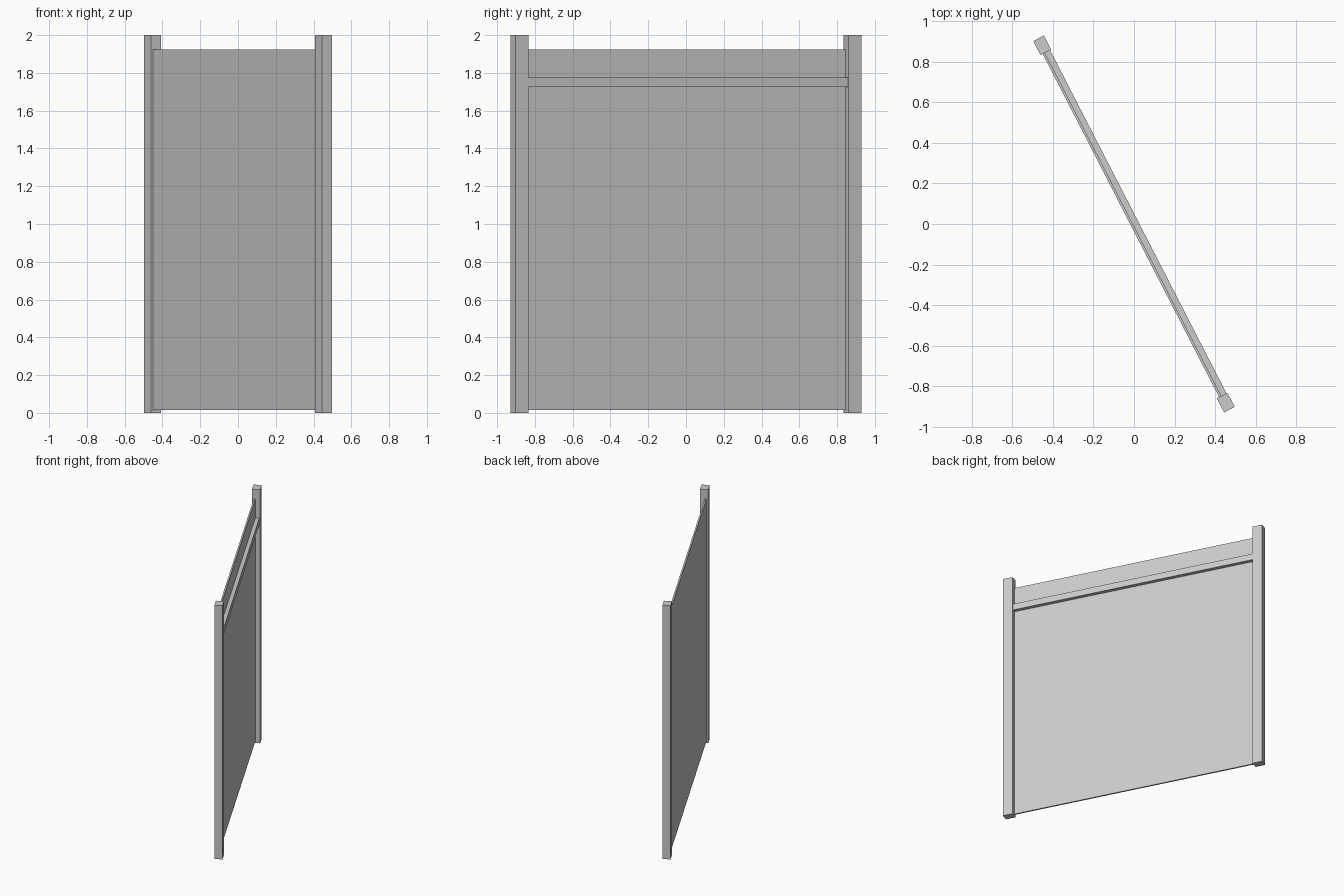
import bpy
import math
from mathutils import Matrix

cube = bpy.data.objects.get("Cube")
if cube:
    bpy.data.objects.remove(cube, do_unlink=True)

# Single plain grey
grey = bpy.data.materials.new("plain grey")
grey.use_nodes = True
colour = (0.6, 0.6, 0.6, 1)
grey.diffuse_color = colour
grey.node_tree.nodes["Principled BSDF"].inputs["Base Color"].default_value = colour

# The fence runs diagonally: local x is its length, local y its thickness
turn = Matrix.Rotation(math.radians(-62.8), 4, 'Z')
POST_CENTRE = 0.991
POST_LENGTH = 0.078
POST_DEPTH = 0.059
INNER = POST_CENTRE - POST_LENGTH / 2


def box(name, x, y, z):
    """Axis-aligned box from (low, high) ranges, turned onto the fence line."""
    bpy.ops.mesh.primitive_cube_add(size=1)
    ob = bpy.context.object
    ob.name = name
    spans = (x, y, z)
    size = [hi - lo for lo, hi in spans]
    centre = [(hi + lo) / 2 for lo, hi in spans]
    ob.data.transform(turn @ Matrix.Translation(centre) @ Matrix.Diagonal((*size, 1)))
    ob.data.materials.append(grey)
    return ob


# Posts at both ends
for name, side in (("front_post", 1), ("back_post", -1)):
    c = side * POST_CENTRE
    box(name, (c - POST_LENGTH / 2, c + POST_LENGTH / 2),
        (-POST_DEPTH / 2, POST_DEPTH / 2), (0, 2))

# Thin board and the rail fixed to its left face
box("panel", (-INNER, INNER), (-0.017, -0.005), (0.015, 1.925))
box("top_rail", (-INNER, INNER), (-0.005, 0.024), (1.725, 1.775))
